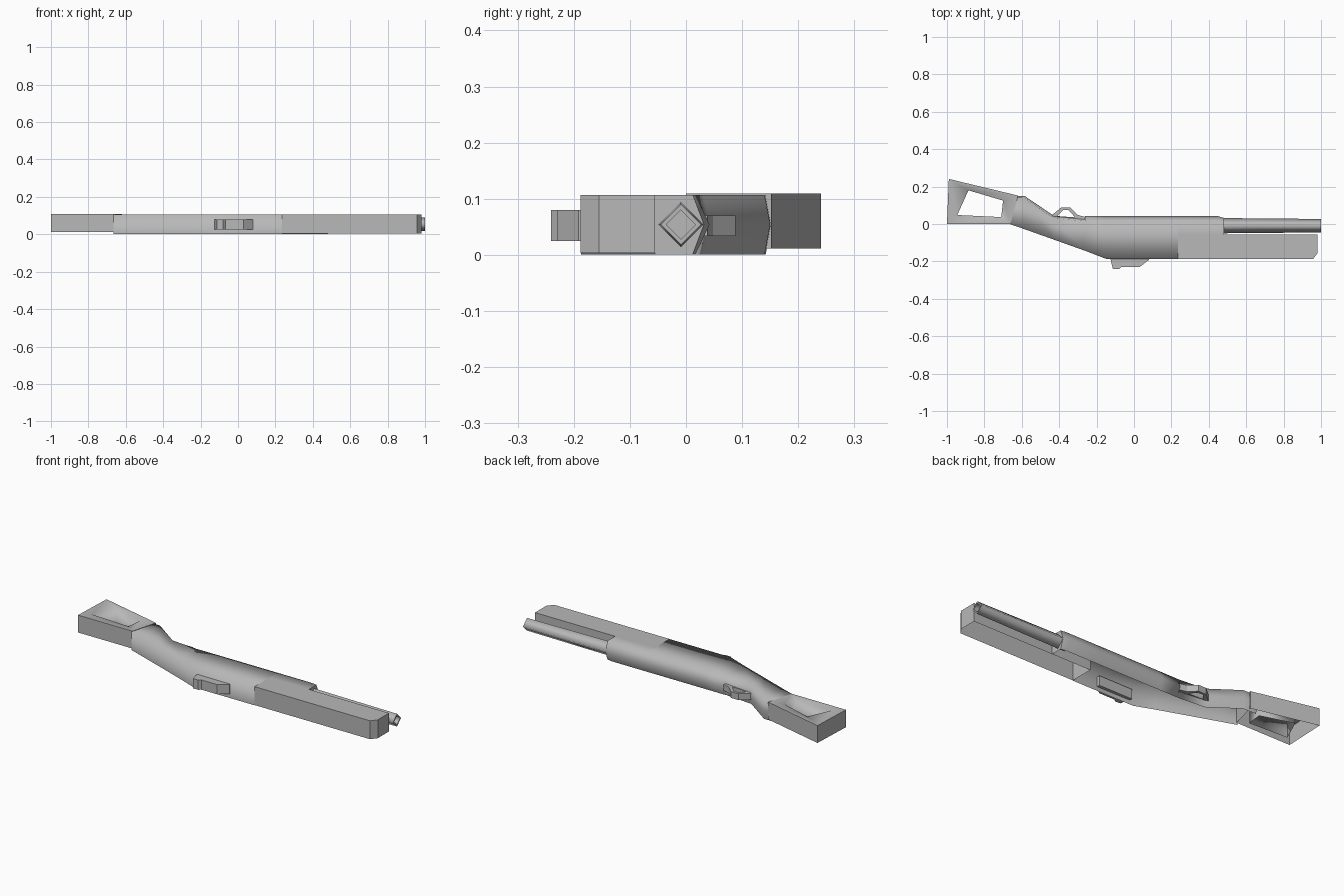
import bpy, bmesh, math

if "Cube" in bpy.data.objects:
    bpy.data.objects.remove(bpy.data.objects["Cube"])

grey = bpy.data.materials.new("plain grey")
grey.diffuse_color = (0.48, 0.48, 0.48, 1)
grey.use_nodes = True
grey.node_tree.nodes["Principled BSDF"].inputs["Base Color"].default_value = grey.diffuse_color


def finish(name, bm, angle=None, open_below=False):
    bmesh.ops.recalc_face_normals(bm, faces=bm.faces)
    if open_below:      # the main parts are shells without an underside
        bm.normal_update()
        under = [f for f in bm.faces if f.normal.z < -0.8 and f.calc_center_median().z < 0.03]
        bmesh.ops.delete(bm, geom=under, context='FACES')
    me = bpy.data.meshes.new(name)
    bm.to_mesh(me)
    bm.free()
    me.materials.append(grey)
    ob = bpy.data.objects.new(name, me)
    bpy.context.collection.objects.link(ob)
    if angle:
        bpy.ops.object.select_all(action='DESELECT')
        ob.select_set(True)
        bpy.context.view_layer.objects.active = ob
        bpy.ops.object.shade_smooth_by_angle(angle=math.radians(angle))
    return ob


def lift(bm, faces, z1):
    r = bmesh.ops.extrude_face_region(bm, geom=faces, use_keep_orig=True)
    for v in r["geom"]:
        if isinstance(v, bmesh.types.BMVert):
            v.co.z = z1


def prism(name, outline, z0, z1, open_below=False):
    """Extrude an xy outline upward."""
    bm = bmesh.new()
    lift(bm, [bm.faces.new([bm.verts.new((x, y, z0)) for x, y in outline])], z1)
    return finish(name, bm, None, open_below)


def ring(name, outer, inner, z0, z1, closed=True, angle=None, open_below=False):
    """Extrude the band between two xy outlines with equal point counts."""
    bm = bmesh.new()
    o = [bm.verts.new((x, y, z0)) for x, y in outer]
    i = [bm.verts.new((x, y, z0)) for x, y in inner]
    n = len(o)
    faces = []
    for k in range(n if closed else n - 1):
        j = (k + 1) % n
        faces.append(bm.faces.new((o[k], o[j], i[j], i[k])))
    lift(bm, faces, z1)
    return finish(name, bm, angle, open_below)


def loft(name, stations, angle, open_below=False):
    """Skin a list of (x, [(y, z), ...]) sections and cap both ends."""
    bm = bmesh.new()
    rows = [[bm.verts.new((x, y, z)) for y, z in sec] for x, sec in stations]
    n = len(rows[0])
    for a, b in zip(rows, rows[1:]):
        for k in range(n):
            j = (k + 1) % n
            bm.faces.new((a[k], a[j], b[j], b[k]))
    bm.faces.new(rows[0])
    bm.faces.new(rows[-1])
    return finish(name, bm, angle, open_below)


def drop_faces(ob, rule):
    bm = bmesh.new()
    bm.from_mesh(ob.data)
    bmesh.ops.delete(bm, geom=[f for f in bm.faces if rule(f)], context='FACES')
    bm.to_mesh(ob.data)
    bm.free()


ZC = 0.054


def section(lo, hi, cut=0.025, half=0.053):
    """Box section with a ridge along its +y side."""
    return [(hi, ZC), (hi - cut, ZC + half), (lo, ZC + half),
            (lo, ZC - half), (hi - cut, ZC - half)]


def diamond(r):
    return [(-0.009 + r, ZC), (-0.009, ZC + r), (-0.009 - r, ZC), (-0.009, ZC - r)]


# Skeleton butt stock, top blending softly into the cut-out
stock = ring("butt_stock",
             [(-1, 0), (-0.66, 0), (-0.62, 0.152), (-0.99, 0.241)],
             [(-0.945, 0.048), (-0.71, 0.037), (-0.70, 0.125), (-0.885, 0.18)],
             0.011, 0.109, angle=100, open_below=True)
for p in stock.data.polygons:
    hole = -0.96 < p.center.x < -0.69 and 0.03 < p.center.y < 0.17
    p.use_smooth = p.normal.z > 0.5 or hole

# Grip running into the receiver
grip = [(-0.665, 0.0, 0.152, 0.01), (-0.585, -0.028, 0.15, 0.01), (-0.43, -0.083, 0.045, 0.015),
        (-0.265, -0.142, 0.028, 0.012), (-0.262, -0.143, 0.042, 0.025), (-0.15, -0.186, 0.042, 0.025),
        (0.03, -0.187, 0.042, 0.025), (0.235, -0.187, 0.042, 0.025)]
receiver = loft("grip_and_receiver",
                [(x, section(lo, hi, cut)) for x, lo, hi, cut in grip], 100, True)
drop_faces(receiver, lambda f: abs(f.normal.x) > 0.95 and len(f.verts) == 5)

# Barrel sleeve with a bevelled nose, open towards the receiver and fore-end
sleeve = loft("barrel_sleeve",
              [(0.235, section(-0.055, 0.042)), (0.45, section(-0.055, 0.042)),
               (0.482, section(-0.055, 0.032, 0.02))], 75, True)
drop_faces(sleeve, lambda f: f.normal.y < -0.9 or f.normal.x < -0.9)

# Four-sided barrel with an open bore
barrel = loft("barrel", [(0.44, diamond(0.041)), (1.0, diamond(0.036)),
                         (1.0, diamond(0.026)), (0.85, diamond(0.026))], 100)
for p in barrel.data.polygons:
    p.use_smooth = abs(p.normal.x) < 0.5

# Long block fore-end
prism("fore_end", [(0.235, -0.188), (0.957, -0.188), (0.982, -0.155),
                   (0.982, -0.055), (0.235, -0.055)], 0.003, 0.107, True)

# Raised sight block, rooted inside the receiver
prism("sight_block", [(-0.13, -0.17), (-0.113, -0.241), (-0.08, -0.241), (-0.068, -0.23),
                      (0.03, -0.23), (0.08, -0.192), (0.08, -0.17)], 0.025, 0.08)

# Trigger guard loop and its strap
ring("trigger_guard",
     [(-0.445, 0.042), (-0.39, 0.088), (-0.342, 0.088), (-0.30, 0.048), (-0.262, 0.038)],
     [(-0.415, 0.036), (-0.38, 0.074), (-0.35, 0.074), (-0.315, 0.036), (-0.262, 0.018)],
     0.034, 0.07, closed=False)
prism("trigger_strap", [(-0.43, 0.024), (-0.26, 0.014), (-0.26, 0.034), (-0.43, 0.042)], 0.034, 0.07)
